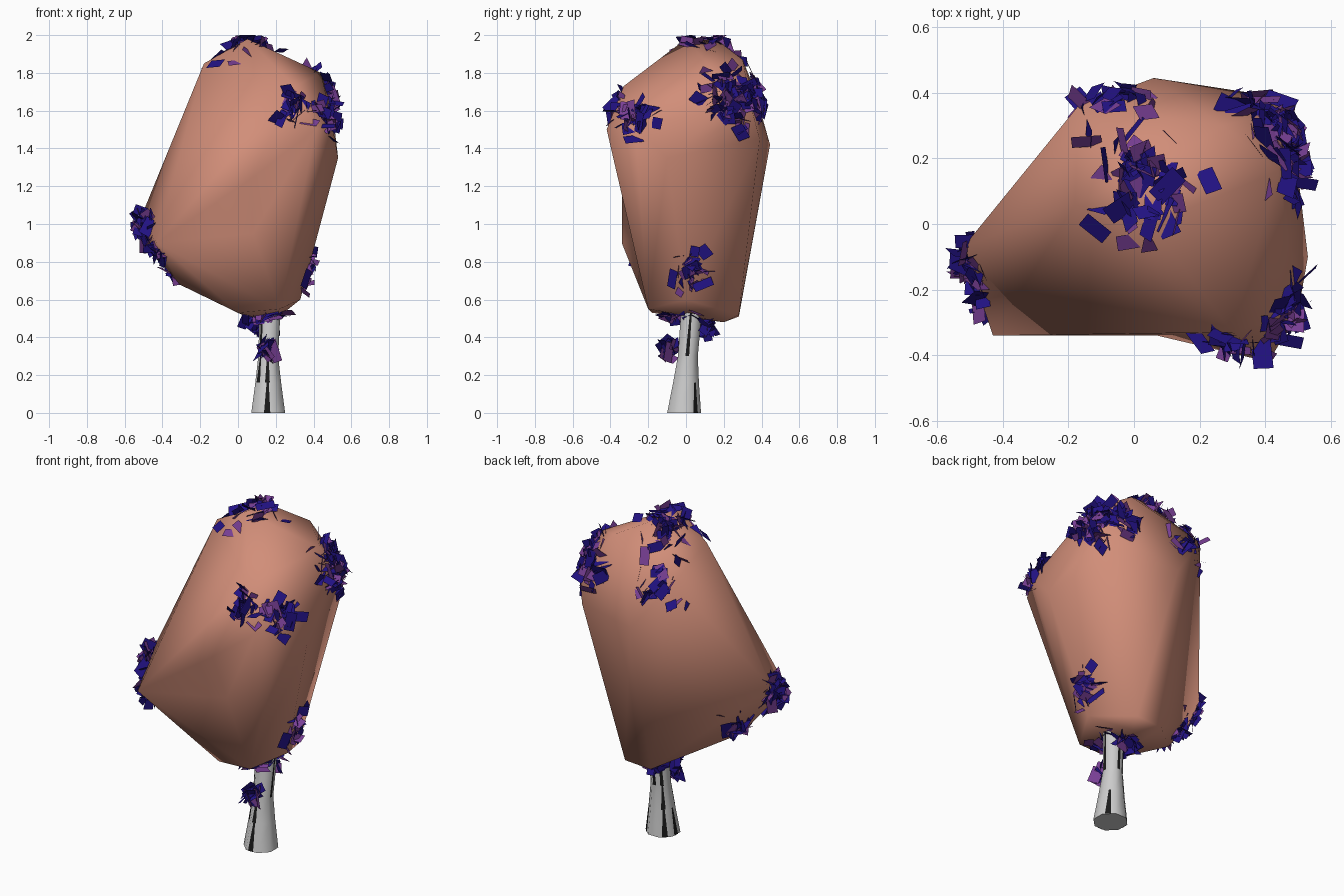
import bpy, bmesh, math, random
from mathutils import Vector
from mathutils.bvhtree import BVHTree

if "Cube" in bpy.data.objects:
    bpy.data.objects.remove(bpy.data.objects["Cube"])

random.seed(4)


def material(name, rgb):
    m = bpy.data.materials.new(name)
    m.diffuse_color = (*rgb, 1)
    m.use_nodes = True
    m.node_tree.nodes["Principled BSDF"].inputs["Base Color"].default_value = m.diffuse_color
    return m


def make_object(name, bm, mats=()):
    me = bpy.data.meshes.new(name)
    bm.to_mesh(me)
    ob = bpy.data.objects.new(name, me)
    bpy.context.collection.objects.link(ob)
    for m in mats:
        me.materials.append(m)
    return ob


def smooth(ob, degrees):
    bpy.ops.object.select_all(action='DESELECT')
    ob.select_set(True)
    bpy.context.view_layer.objects.active = ob
    bpy.ops.object.shade_smooth_by_angle(angle=math.radians(degrees))


coral = material("coral", (0.64, 0.27, 0.19))
black = material("black", (0.01, 0.01, 0.01))
blue = material("blue", (0.016, 0.006, 0.23))
purple = material("purple", (0.19, 0.05, 0.3))

# Canopy: faceted lump wrapped around a few corner points
corners = [
    (0.05, 0.0, 1.98), (0.07, 0.17, 1.97), (-0.18, 0.06, 1.85), (-0.17, 0.36, 1.72),
    (0.44, 0.16, 1.80), (0.27, 0.30, 1.87), (0.46, 0.35, 1.60), (0.50, 0.15, 1.60),
    (0.53, -0.10, 1.35), (0.30, -0.33, 1.73), (0.41, -0.42, 1.50), (0.50, -0.27, 1.52),
    (0.06, 0.445, 1.42), (0.42, 0.39, 1.45), (-0.52, -0.07, 1.02), (-0.43, -0.34, 0.90),
    (-0.46, -0.10, 0.86), (-0.31, -0.08, 0.68), (0.0, -0.18, 0.53), (0.22, -0.20, 0.55),
    (0.33, 0.0, 0.60), (0.21, 0.28, 0.52), (0.04, 0.28, 0.51), (0.18, 0.2, 0.48),
]
bm = bmesh.new()
for c in corners:
    bm.verts.new(c)
bmesh.ops.convex_hull(bm, input=bm.verts[:])
loose = [v for v in bm.verts if not v.link_faces]
bmesh.ops.delete(bm, geom=loose, context='VERTS')
bmesh.ops.triangulate(bm, faces=bm.faces[:])
bmesh.ops.recalc_face_normals(bm, faces=bm.faces[:])

# Hollow in the lower front of the canopy, and a softened ridge above it
bm.faces.ensure_lookup_table()
hit = BVHTree.FromBMesh(bm).ray_cast(Vector((0.08, -2, 0.95)), Vector((0, 1, 0)))
poked = bmesh.ops.poke(bm, faces=[bm.faces[hit[2]]])
poked["verts"][0].co = hit[0] + Vector((0, 0.09, 0))
ends = [min(bm.verts, key=lambda v: (v.co - Vector(corners[i])).length) for i in (10, 15)]
ridge = bm.edges.get(ends)
if ridge:
    split = bmesh.ops.bisect_edges(bm, edges=[ridge], cuts=1)
    for v in (g for g in split["geom_split"] if isinstance(g, bmesh.types.BMVert)):
        if v not in ends:
            v.co += Vector((0.08, 0.04, 0.04))
    bmesh.ops.triangulate(bm, faces=[f for f in bm.faces if len(f.verts) > 3])
bm.faces.ensure_lookup_table()
surface = BVHTree.FromBMesh(bm)
canopy = make_object("canopy", bm, [coral])
smooth(canopy, 100)

# Trunk: eight-sided, flared at the foot
rings = [(0.16, -0.01, 0.0, 0.097), (0.16, 0.0, 0.16, 0.074), (0.16, 0.01, 0.30, 0.057),
         (0.17, 0.03, 0.55, 0.060), (0.16, 0.03, 0.9, 0.03)]


def ring_point(ring, k):
    x, y, z, r = ring
    a = (k + 0.5) * math.pi / 4
    return Vector((x + r * math.cos(a), y + r * math.sin(a), z))


bm = bmesh.new()
loops = [[bm.verts.new(ring_point(r, k)) for k in range(8)] for r in rings]
for low, high in zip(loops, loops[1:]):
    for k in range(8):
        n = (k + 1) % 8
        bm.faces.new((low[k], low[n], high[n], high[k]))
bm.faces.new(loops[0][::-1])
bm.faces.new(loops[-1])
smooth(make_object("trunk", bm), 50)

# Bark stripes: dark slivers on chosen facets, tapering upward
bm = bmesh.new()
for facet, level in [(5, 0), (5, 1), (2, 0), (2, 1), (2, 2), (0, 0), (7, 2), (4, 1), (4, 2), (3, 0), (1, 2)]:
    low = [ring_point(rings[level], facet + d) for d in (0, 1)]
    high = [ring_point(rings[level + 1], facet + d) for d in (0, 1)]
    out = (low[0] + low[1]) / 2 - Vector(rings[level][:3])
    out = out.normalized() * 0.002
    pts = [low[0].lerp(low[1], 0.2), low[0].lerp(low[1], 0.65),
           high[0].lerp(high[1], 0.55), high[0].lerp(high[1], 0.35)]
    bm.faces.new([bm.verts.new(p + out) for p in pts])
make_object("bark_stripes", bm, [black])

# Leaf clusters: centre, radius, leaf count, whether they lie on the canopy
clusters = {
    "top_leaves": ((0.03, 0.12, 1.94), 0.21, 60, True),
    "back_leaves": ((-0.05, 0.36, 1.66), 0.18, 28, True),
    "right_back_leaves": ((0.45, 0.25, 1.67), 0.20, 130, True),
    "right_front_leaves": ((0.46, -0.27, 1.57), 0.14, 34, True),
    "front_leaves": ((0.30, -0.36, 1.61), 0.13, 24, True),
    "left_leaves": ((-0.50, -0.13, 0.99), 0.11, 50, True),
    "left_low_leaves": ((-0.44, -0.24, 0.85), 0.09, 22, True),
    "left_under_leaves": ((-0.34, 0.0, 0.76), 0.12, 24, True),
    "right_low_leaves": ((0.37, 0.06, 0.74), 0.14, 28, True),
    "underside_leaves": ((0.15, 0.0, 0.51), 0.15, 34, True),
    "trunk_back_leaves": ((0.13, 0.11, 0.45), 0.08, 18, False),
    "trunk_front_leaves": ((0.15, -0.09, 0.34), 0.05, 18, False),
}


def random_dir():
    return Vector([random.gauss(0, 1) for _ in range(3)]).normalized()


for name, (centre, radius, count, on_canopy) in clusters.items():
    bm = bmesh.new()
    for _ in range(count):
        p = Vector(centre) + random_dir() * radius * random.uniform(0.2, 1)
        normal = random_dir()
        if on_canopy:
            p, n, _, _ = surface.find_nearest(p)
            p = p + n * random.uniform(-0.02, 0.03)
            normal = (n + random_dir() * 1.1).normalized()
        u = normal.orthogonal().normalized()
        w = normal.cross(u)
        turn = random.uniform(0, math.tau)
        u, w = (u * math.cos(turn) + w * math.sin(turn), w * math.cos(turn) - u * math.sin(turn))
        long, wide = random.uniform(0.035, 0.055), random.uniform(0.022, 0.036)
        quad = [p + u * long * i + w * wide * j for i, j in ((-1, -1), (1, -0.8), (1, 1), (-1, 0.8))]
        for q in quad:
            q.z = min(q.z, 2.0)
        f = bm.faces.new([bm.verts.new(q) for q in quad])
        f.material_index = random.choice((0, 0, 1))
    make_object(name, bm, [blue, purple])
